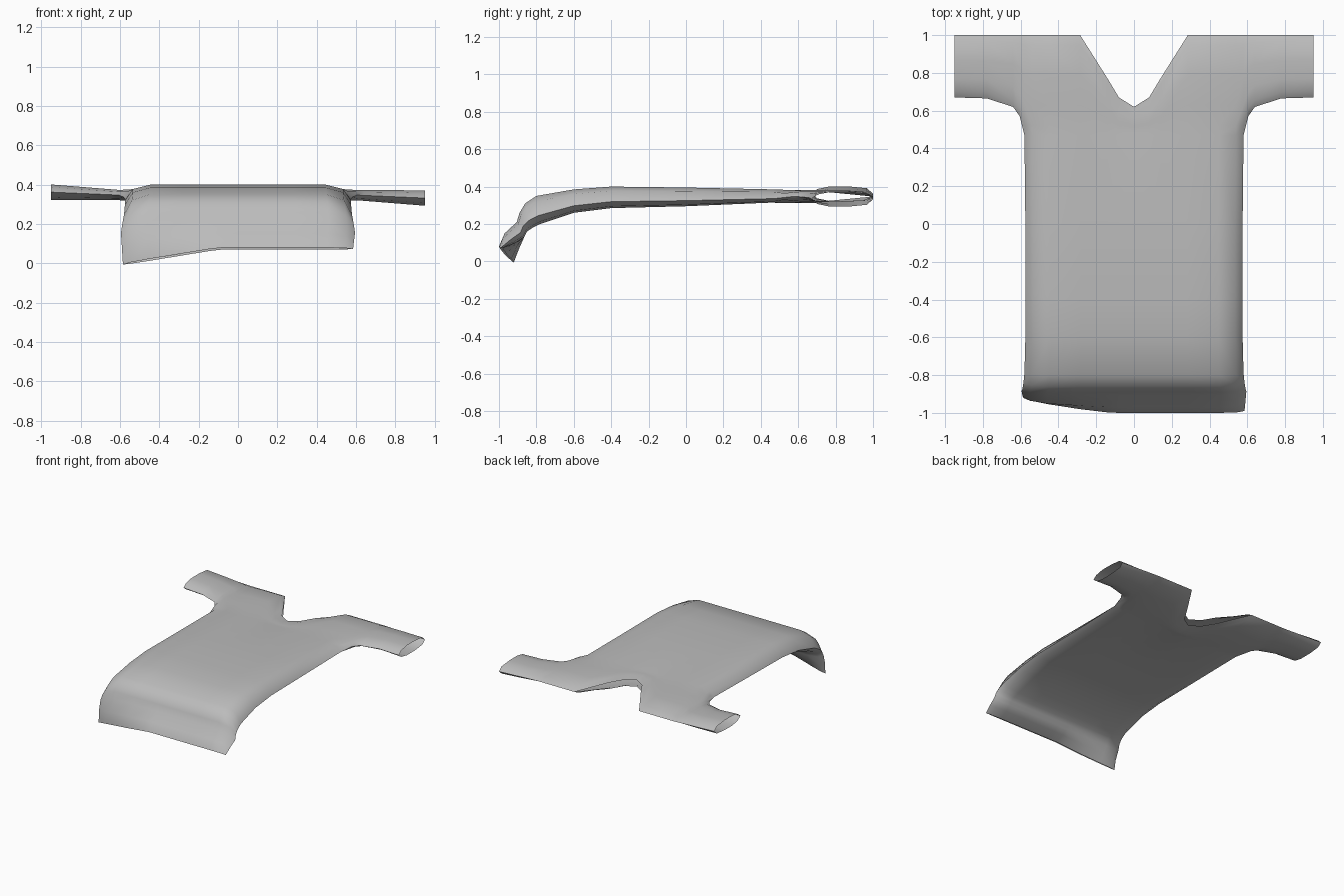
import bpy, bmesh, math

cube = bpy.data.objects.get("Cube")
if cube:
    bpy.data.objects.remove(cube)

# Fabric colour
fabric = bpy.data.materials.new("grey_fabric")
fabric.use_nodes = True
GREY = (0.5, 0.5, 0.5, 1)
fabric.diffuse_color = GREY
fabric.node_tree.nodes["Principled BSDF"].inputs["Base Color"].default_value = GREY

# Torso stations from chest to hem: top y, top z, underside y, underside z, half width
TORSO = [
    (.47, .385, .47, .315, .58), (0, .395, 0, .295, .575),
    (-.4, .4, -.4, .285, .575), (-.6, .385, -.6, .26, .575),
    (-.8, .35, -.78, .2, .58), (-.86, .31, -.82, .18, .585),
    (-.89, .26, -.85, .16, .59), (-.905, .21, -.865, .13, .595),
    (-.97, .15, -.91, .1, .59), (-1, .08, -.98, .07, .585),
]
# Columns across one half: torso part, then sleeve part
BODY_X = [0, .08, .14, .285, .45, .54, .58]
SLEEVE_X = [.605, .64, .78, .95]
# Upper outline (neck and shoulder) and lower outline (underarm)
NECK = {0: .62, .08: .67, .14: .77}
UNDERARM = {.605: .57, .64: .62, .78: .665, .95: .67}
YOKE_V = [0, .1, .3, .6, .9, 1]
TUBE = [0, .65, 1, 1, .75, 0]


def torso_point(row, x, side, top):
    yt, zt, yb, zb, width = TORSO[row]
    puff = {.54: .72, .58: 0}.get(x, 1)
    ye, ze = (yt + yb) / 2, zb + .3 * (zt - zb)
    y, z = (yt, zt) if top else (yb, zb)
    y, z = ye + (y - ye) * puff, ze + (z - ze) * puff
    px = side * x * width / .58
    # One corner of the hem droops lower
    droop = min(1, max(0, (-px - .1) / .49)) * max(0, row - 7) / 2
    return px, y + .07 * droop ** 1.3, z - .08 * droop


def yoke_point(i, x, side, top):
    if i == 0 and x in BODY_X:
        return torso_point(0, x, side, top)
    low, high = UNDERARM.get(x, .47), NECK.get(x, 1)
    y = low + (high - low) * YOKE_V[i]
    puff = TUBE[i]
    if x < .5 and i < 3:
        puff = 1
    if x in NECK:
        puff = 1 if i < 4 else .7
    out = max(0, (x - .6) / .35)
    half = .036 - .01 * min(1, max(0, (x - .45) / .15)) + .013 * out
    mid = .347 - .015 * side * out
    return side * x, y, mid + (half if top else -half) * puff


def sheet(bm, point, rows, columns, side, top):
    grid = [[bm.verts.new(point(r, x, side, top)) for x in columns]
            for r in range(rows)]
    for a, b in zip(grid, grid[1:]):
        for k in range(len(columns) - 1):
            bm.faces.new((a[k], a[k + 1], b[k + 1], b[k]))


# Both layers, mirrored halves, joined along sides, underarms and shoulders
bm = bmesh.new()
for side in (-1, 1):
    for top in (True, False):
        sheet(bm, torso_point, len(TORSO), BODY_X, side, top)
        sheet(bm, yoke_point, len(YOKE_V), BODY_X + SLEEVE_X, side, top)
bmesh.ops.remove_doubles(bm, verts=bm.verts, dist=.001)
bmesh.ops.recalc_face_normals(bm, faces=bm.faces)
# Make sure the upper layer faces up
upper = max(bm.faces, key=lambda f: f.calc_center_median().z)
if upper.normal.z < 0:
    bmesh.ops.reverse_faces(bm, faces=bm.faces)

mesh = bpy.data.meshes.new("shirt")
bm.to_mesh(mesh)
bm.free()
mesh.materials.append(fabric)
shirt = bpy.data.objects.new("shirt", mesh)
bpy.context.collection.objects.link(shirt)
bpy.context.view_layer.objects.active = shirt
shirt.select_set(True)
bpy.ops.object.shade_smooth_by_angle(angle=math.radians(45))
